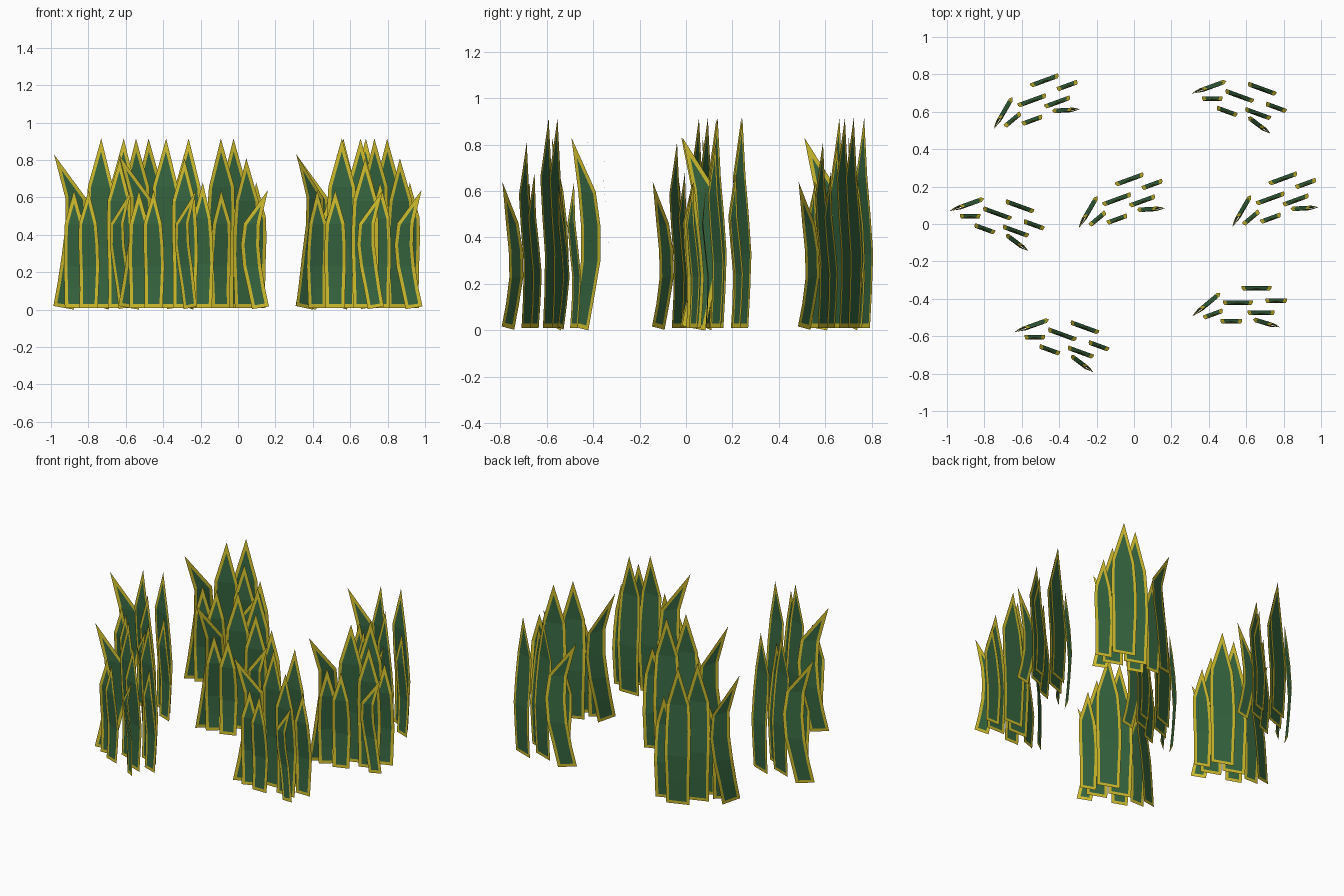
import bpy, bmesh, math
from mathutils import Matrix, Vector

cube = bpy.data.objects.get("Cube")
if cube:
    bpy.data.objects.remove(cube, do_unlink=True)


def make_material(name, rgb):
    mat = bpy.data.materials.new(name)
    mat.use_nodes = True
    color = (*rgb, 1)
    mat.diffuse_color = color
    bsdf = mat.node_tree.nodes["Principled BSDF"]
    bsdf.inputs["Base Color"].default_value = color
    bsdf.inputs["Roughness"].default_value = 0.8
    return mat


green = make_material("leaf green", (0.037, 0.13, 0.05))
yellow = make_material("leaf edge yellow", (0.62, 0.5, 0.025))

# Leaf profile rows: height fraction, width fraction, forward bend, sideways bow
ROWS = [(0, 0.9, 0, 0), (0.18, 0.93, 0.008, 0.4), (0.36, 1, 0.012, 0.8),
        (0.54, 1, 0, 1), (0.72, 0.9, -0.012, 0.85)]
TIP_BOW = -0.73

# Leaves of one clump: x, y, width, height, turn in degrees, bow amount
LEAVES = [
    (-0.30, -0.115, 0.13, 0.83, 40, 0.075),
    (-0.232, -0.139, 0.11, 0.64, 20, 0),
    (-0.135, -0.177, 0.115, 0.64, 0, 0),
    (-0.10, -0.077, 0.16, 0.915, 0, 0),
    (0, 0, 0.16, 0.915, 0, 0),
    (0.105, -0.067, 0.115, 0.68, 0, 0),
    (0.025, -0.132, 0.145, 0.81, 0, 0),
    (0.082, -0.197, 0.10, 0.64, -17, -0.055),
]


def add_leaf(bm, x, y, width, height, turn, bow):
    """A thin bent strip ending in a point."""
    place = Matrix.Translation((x, y, 0)) @ Matrix.Rotation(math.radians(turn), 4, "Z")
    pairs = []
    for t, w, bend, shift in ROWS:
        pair = []
        for side in (-1, 1):
            u = bow * shift + side * w * width / 2
            z = t * height
            if t == 0:
                z += 0.01 - side * bow * 0.13
            pair.append(bm.verts.new(place @ Vector((u, bend, z))))
        pairs.append(pair)
    faces = [bm.faces.new((a[0], a[1], b[1], b[0])) for a, b in zip(pairs, pairs[1:])]
    tip = bm.verts.new(place @ Vector((bow * TIP_BOW, 0, height)))
    faces.append(bm.faces.new((*pairs[-1], tip)))
    return faces


# One clump mesh with yellow borders inset around each leaf
bm = bmesh.new()
blades = []
for leaf in LEAVES:
    blades += add_leaf(bm, *leaf)
bm.normal_update()
border = bmesh.ops.inset_region(bm, faces=blades, thickness=0.019,
                                use_boundary=True, use_even_offset=True)
for face in border["faces"]:
    face.material_index = 1
clump_mesh = bpy.data.meshes.new("leaf_clump")
bm.to_mesh(clump_mesh)
bm.free()
clump_mesh.materials.append(green)
clump_mesh.materials.append(yellow)

# Clumps: x, y, turn in degrees
CLUMPS = [(0.655, -0.343, 0), (-0.478, 0.767, 20), (-0.024, 0.238, 20),
          (0.797, 0.243, 20), (0.684, 0.722, -20), (-0.611, 0.094, -20),
          (-0.264, -0.553, -20)]
for i, (x, y, turn) in enumerate(CLUMPS, 1):
    clump = bpy.data.objects.new(f"leaf_clump_{i}", clump_mesh)
    clump.location = (x, y, 0)
    clump.rotation_euler.z = math.radians(turn)
    bpy.context.collection.objects.link(clump)
